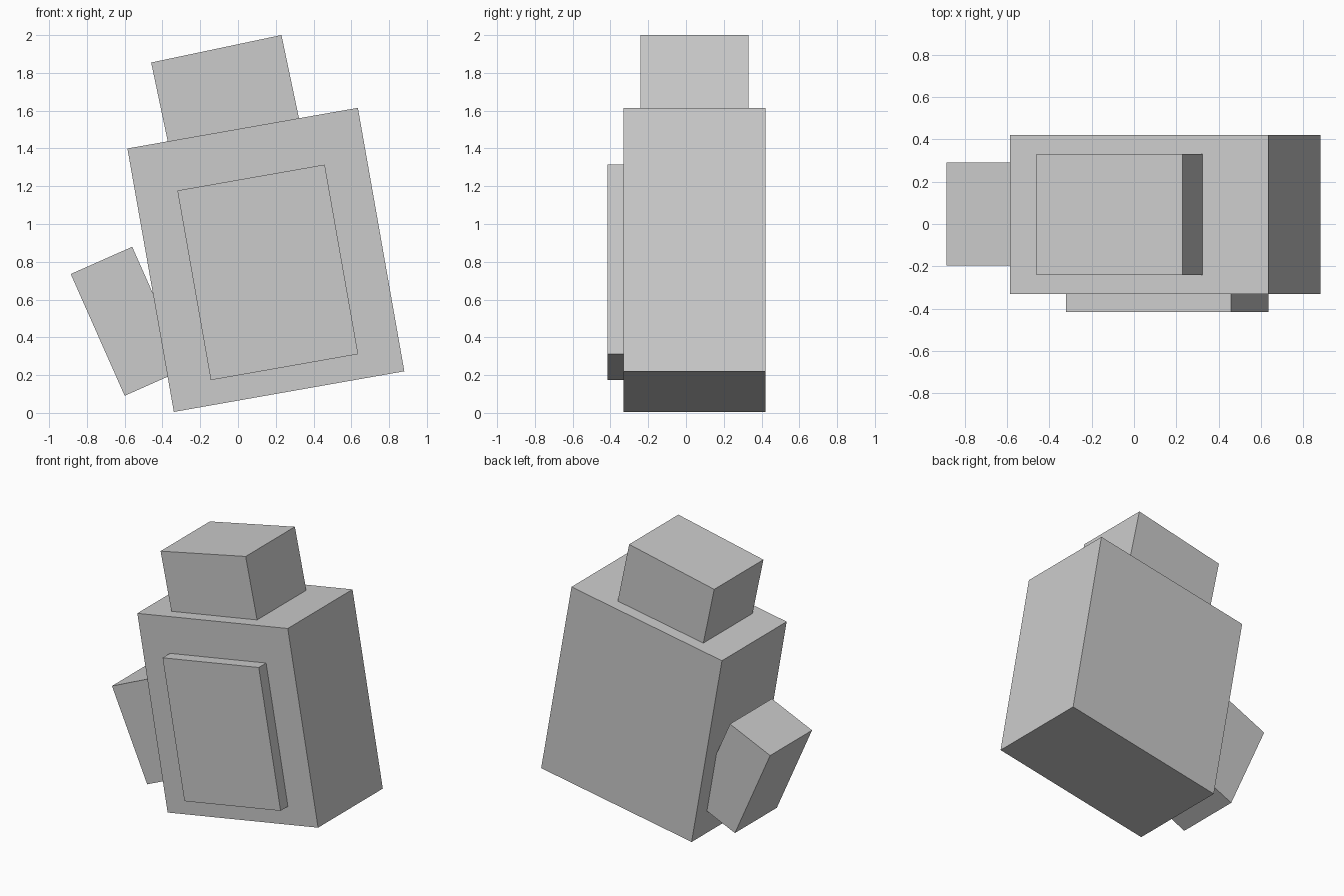
import bpy
from math import radians

cube = bpy.data.objects.get("Cube")
if cube:
    bpy.data.objects.remove(cube, do_unlink=True)

# Single plain grey
grey = bpy.data.materials.new("light_grey")
grey.use_nodes = True
colour = (0.6, 0.6, 0.6, 1)
grey.diffuse_color = colour
grey.node_tree.nodes["Principled BSDF"].inputs["Base Color"].default_value = colour


def tilted_box(name, x, z, width, height, y_front, y_back, lean):
    """Box centred on x, z that leans towards its right by some degrees."""
    bpy.ops.mesh.primitive_cube_add(
        size=1,
        location=(x, (y_front + y_back) / 2, z),
        rotation=(0, -radians(lean), 0),
    )
    box = bpy.context.object
    box.name = name
    box.scale = (width, y_back - y_front, height)
    bpy.ops.object.transform_apply(location=False, rotation=False, scale=True)
    box.data.materials.append(grey)
    return box


# Main block
tilted_box("body", 0.1475, 0.81, 1.239, 1.416, -0.33, 0.42, 10)
# Raised plate on the front, slightly sunk into the body
tilted_box("front_panel", 0.1575, 0.744, 0.792, 1.019, -0.415, -0.3, 10)
# Top block, its base sunk into the body
tilted_box("head", -0.053, 1.634, 0.705, 0.6, -0.24, 0.33, 11.9)
# Side block, its inner lower edge sunk into the body
tilted_box("right_arm", -0.58, 0.485, 0.356, 0.705, -0.195, 0.29, 23.9)
